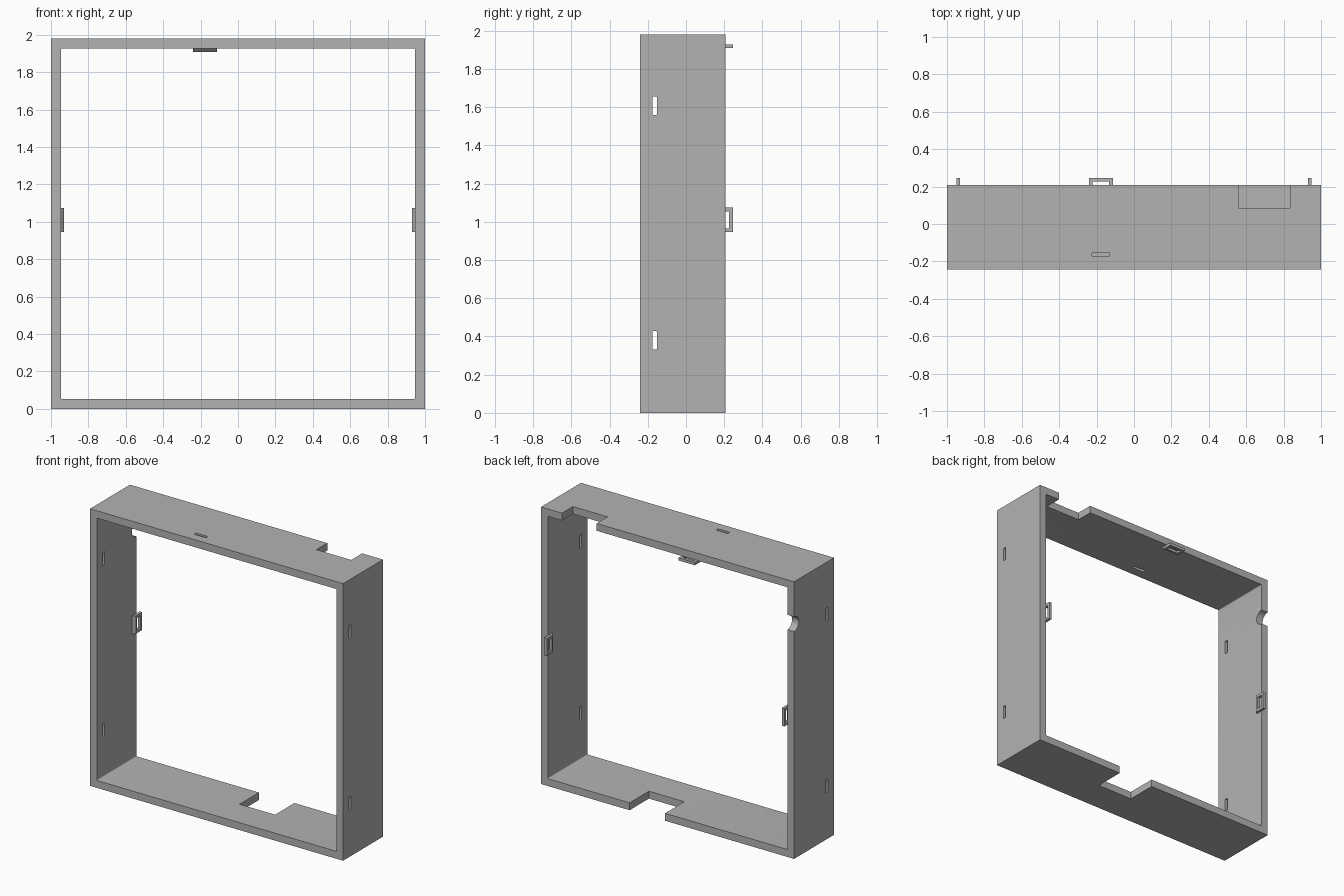
import bpy
import bmesh
import math
from mathutils import Matrix, Vector

default = bpy.data.objects.get("Cube")
if default:
    bpy.data.objects.remove(default, do_unlink=True)

# One matte grey
grey = bpy.data.materials.new("matte grey")
grey.use_nodes = True
COLOUR = (0.45, 0.45, 0.45, 1)
grey.diffuse_color = COLOUR
grey.node_tree.nodes["Principled BSDF"].inputs["Base Color"].default_value = COLOUR

WIDTH, HEIGHT, WALL = 2.0, 1.98, 0.053
FRONT, BACK, TAB_BACK = -0.242, 0.208, 0.245
INNER_X = WIDTH / 2 - WALL
MID_Z = HEIGHT / 2


def make(name, bm):
    bmesh.ops.recalc_face_normals(bm, faces=bm.faces)
    mesh = bpy.data.meshes.new(name)
    bm.to_mesh(mesh)
    bm.free()
    mesh.materials.append(grey)
    obj = bpy.data.objects.new(name, mesh)
    bpy.context.collection.objects.link(obj)
    return obj


def box(name, low, high, round_axis=None, radius=0.0):
    """Box between two corners, optionally with its edges along one axis rounded."""
    low, high = Vector(low), Vector(high)
    bm = bmesh.new()
    bmesh.ops.create_cube(bm, size=1, matrix=Matrix.Translation((low + high) / 2)
                          @ Matrix.Diagonal((high - low).to_4d()))
    if round_axis is not None:
        edges = [e for e in bm.edges
                 if abs((e.verts[0].co - e.verts[1].co)[round_axis]) > 1e-5]
        bmesh.ops.bevel(bm, geom=edges, offset=radius, segments=4,
                        profile=0.5, affect='EDGES')
    return make(name, bm)


def cut(target, cutter):
    cutter.hide_render = True
    mod = target.modifiers.new("cut", 'BOOLEAN')
    mod.operation, mod.solver, mod.object = 'DIFFERENCE', 'EXACT', cutter
    bpy.context.view_layer.objects.active = target
    bpy.ops.object.modifier_apply(modifier=mod.name)
    bpy.data.objects.remove(cutter, do_unlink=True)


# Open square frame with slightly softened inner corners
frame = box("frame", (-1, FRONT, 0), (1, BACK, HEIGHT))
cut(frame, box("opening_cutter", (-INNER_X, FRONT - 0.1, WALL),
               (INNER_X, BACK + 0.1, HEIGHT - WALL), 1, 0.006))

# Rectangular notches in the back edge of the top and bottom walls
cut(frame, box("top_notch_cutter", (0.56, 0.085, 1.8), (0.835, 0.4, 2.1)))
cut(frame, box("bottom_notch_cutter", (0.02, -0.01, -0.1), (0.3, 0.4, 0.2)))

# Rounded slots, two through each side wall and one through the top
SLOT_FRONT, SLOT_BACK = -0.175, -0.152
for z in (0.38, 1.607):
    cut(frame, box("side_slot_cutter", (-1.1, SLOT_FRONT, z - 0.048),
                   (1.1, SLOT_BACK, z + 0.048), 0, 0.005))
cut(frame, box("top_slot_cutter", (-0.225, SLOT_FRONT, 1.8),
               (-0.13, SLOT_BACK, 2.1), 2, 0.009))

# Half-round cable cutout in the right wall
bm = bmesh.new()
bmesh.ops.create_cone(bm, cap_ends=True, segments=32, radius1=0.053, radius2=0.053,
                      depth=0.3, matrix=Matrix.Translation((-1, BACK, 1.677))
                      @ Matrix.Rotation(math.pi / 2, 4, 'Y'))
cut(frame, make("cable_cutter", bm))


def clip(name, place):
    """Clip loop on a wall: u along the wall, h off the wall, with a sloped front."""
    bm = bmesh.new()
    half, thick = 0.064, 0.018
    profile = [(0.155, -0.002), (0.175, thick), (TAB_BACK, thick), (TAB_BACK, -0.002)]
    ends = [[bm.verts.new((u, y, h)) for y, h in profile] for u in (-half, half)]
    bm.faces.new(ends[0])
    bm.faces.new(ends[1][::-1])
    for i in range(4):
        j = (i + 1) % 4
        bm.faces.new((ends[0][i], ends[1][i], ends[1][j], ends[0][j]))
    obj = make(name, bm)
    cut(obj, box("clip_hole_cutter", (-0.044, 0.188, -0.1), (0.044, 0.226, 0.1)))
    for v in obj.data.vertices:
        v.co = place(*v.co)
    # Restore outward normals after placing
    bm = bmesh.new()
    bm.from_mesh(obj.data)
    bmesh.ops.recalc_face_normals(bm, faces=bm.faces)
    bm.to_mesh(obj.data)
    bm.free()


# Clips on both side walls and the top wall
CLIP_Z = 1.01
clip("left_clip", lambda u, y, h: (INNER_X - h, y, CLIP_Z + u))
clip("right_clip", lambda u, y, h: (-INNER_X + h, y, CLIP_Z + u))
clip("top_clip", lambda u, y, h: (-0.177 + u, y, HEIGHT - WALL - h))

bpy.ops.object.select_all(action='DESELECT')
frame.select_set(True)
bpy.context.view_layer.objects.active = frame
bpy.ops.object.shade_smooth_by_angle(angle=math.radians(30))
